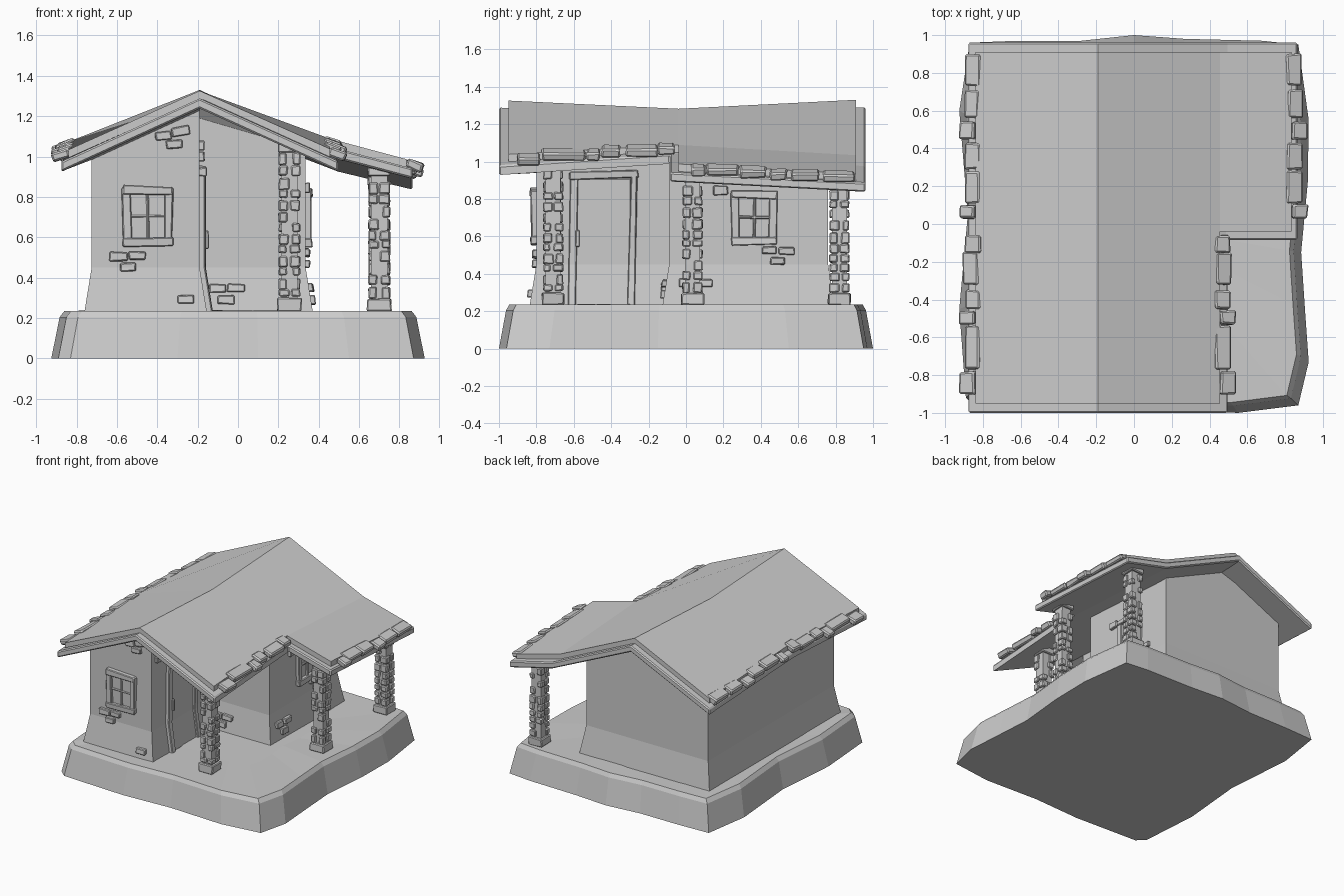
import bpy, bmesh, random
from math import radians
from mathutils import Matrix, Vector

if "Cube" in bpy.data.objects:
    bpy.data.objects.remove(bpy.data.objects["Cube"])

random.seed(7)


def finish(bm, name):
    bmesh.ops.recalc_face_normals(bm, faces=bm.faces)
    me = bpy.data.meshes.new(name)
    bm.to_mesh(me)
    bm.free()
    ob = bpy.data.objects.new(name, me)
    bpy.context.collection.objects.link(ob)
    return ob


def add_box(bm, c, s, jitter=0.004, tilt=None, bevel=0.006):
    """Slightly irregular bevelled block added to a bmesh."""
    b = bmesh.new()
    bmesh.ops.create_cube(b, size=1)
    for v in b.verts:
        v.co = Vector([v.co[i] * s[i] + random.uniform(-jitter, jitter) for i in range(3)])
        if tilt:
            v.co = tilt @ v.co
        v.co += Vector(c)
    if bevel:
        bmesh.ops.bevel(b, geom=b.edges[:], offset=bevel, segments=1, affect='EDGES')
    tmp = bpy.data.meshes.new("tmp")
    b.to_mesh(tmp)
    b.free()
    bm.from_mesh(tmp)
    bpy.data.meshes.remove(tmp)


def loft(bm, rings):
    vs = [[bm.verts.new(p) for p in r] for r in rings]
    n = len(rings[0])
    for a, b in zip(vs, vs[1:]):
        for i in range(n):
            j = (i + 1) % n
            bm.faces.new((a[i], a[j], b[j], b[i]))
    return vs


# Roof height: ridge sags and eaves lift toward the middle
RIDGE = -0.19
def roof_z(x, y):
    t = 1 - min(1, abs(y + 0.08) / 0.95)
    knots = [(-0.84, 1.03 + 0.045 * t), (RIDGE, 1.33 - 0.05 * t),
             (0.5, 1.013 + 0.065 * t), (0.87, 0.925 + 0.055 * t)]
    i = 0 if x < RIDGE else 1 if x < 0.5 else 2
    (x0, z0), (x1, z1) = knots[i], knots[i + 1]
    return z0 + (z1 - z0) * (x - x0) / (x1 - x0)


def flare(z):
    return 0.035 * max(0, (0.45 - z) / 0.215)


# Rocky foundation
outline = [(-.83, -.975), (-.3, -1), (.1, -.98), (.55, -1), (.87, -.96), (.925, -.73), (.905, -.45),
           (.885, -.15), (.92, .22), (.925, .55), (.87, .95), (.68, .97), (.27, .98), (0, 1),
           (-.28, .97), (-.62, .97), (-.87, .96), (-.925, .6), (-.88, .05), (-.925, -.45), (-.89, -.92)]
bm = bmesh.new()
rings = [[(x, y, 0) for x, y in outline],
         [(x * .955, y * .962, .205) for x, y in outline],
         [(x * .93, y * .945, .235) for x, y in outline],
         [(x * .5, y * .5, .235 + random.uniform(-.008, .008)) for x, y in outline]]
vs = loft(bm, rings)
bm.faces.new(vs[0])
bm.faces.new(vs[-1])
finish(bm, "foundation")

# L-shaped walls with flared foot, tops following the roof
plan = [(-.725, -.8, -1, -1), (RIDGE, -.8, 1, -1), (RIDGE, -.09, 1, -1), (.335, -.09, 1, -1),
        (.335, .76, 1, 1), (RIDGE, .76, 0, 1), (-.725, .76, -1, 1)]
bm = bmesh.new()
rings = [[(x + a * flare(z), y + b * flare(z), z) for x, y, a, b in plan] for z in (.21, .45)]
rings.append([(x, y, roof_z(x, y) - .06) for x, y, a, b in plan])
vs = loft(bm, rings)
t = vs[-1]
for f in ((t[0], t[1], t[2], t[5], t[6]), (t[2], t[3], t[4], t[5]), vs[0]):
    bm.faces.new(f)
finish(bm, "walls")


# L-shaped roof slabs
def roof_layer(name, xs, ys, drop, thick, bevel):
    bm = bmesh.new()
    g = [[[bm.verts.new((x, y, roof_z(x, y) - d)) for x in xs] for y in ys]
         for d in (drop, drop + thick)]
    cells = [(i, j) for j in range(2) for i in range(3) if (i, j) != (2, 0)]
    for layer in g:
        for i, j in cells:
            bm.faces.new((layer[j][i], layer[j][i + 1], layer[j + 1][i + 1], layer[j + 1][i]))
    loop = [(0, 0), (1, 0), (2, 0), (2, 1), (3, 1), (3, 2), (2, 2), (1, 2), (0, 2), (0, 1)]
    for (i, j), (k, l) in zip(loop, loop[1:] + loop[:1]):
        bm.faces.new((g[0][j][i], g[0][l][k], g[1][l][k], g[1][j][i]))
    bmesh.ops.delete(bm, geom=[v for v in bm.verts if not v.link_faces], context='VERTS')
    ob = finish(bm, name)
    if bevel:
        m = ob.modifiers.new("bevel", 'BEVEL')
        m.width, m.segments, m.limit_method, m.angle_limit = bevel, 1, 'ANGLE', radians(60)


roof_layer("roof_top", (-.84, RIDGE, .455, .835), (-.95, -.04, .91), 0, .04, 0)
roof_layer("roof_boards", (-.875, RIDGE, .495, .865), (-1, -.085, .96), .04, .05, .008)

# Loose tiles along the eaves: (start, end, overhang)
front_tiles = [(-.9, -.78, .03), (-.77, -.54, 0), (-.53, -.46, .03), (-.45, -.35, 0),
               (-.32, -.15, .01), (-.15, -.06, 0)]
back_tiles = [(.03, .1, .03), (.11, .28, 0), (.29, .43, 0), (.45, .54, .03),
              (.56, .71, .005), (.73, .9, 0)]
bm = bmesh.new()
for edge, side, tiles in ((.465, 1, front_tiles), (.845, 1, back_tiles),
                          (-.85, -1, front_tiles), (-.85, -1, back_tiles)):
    for y0, y1, out in tiles:
        y = (y0 + y1) / 2
        x = edge + side * out
        tilt = Matrix.Rotation(side * radians(20), 3, 'Y')
        add_box(bm, (x, y, roof_z(x, y) - .015), (.085, y1 - y0, .045), .005, tilt, .009)
finish(bm, "eave_tiles")

# Stone porch posts
for n, (px, py) in enumerate([(.255, -.71), (.7, .035), (.7, .82)]):
    bm = bmesh.new()
    top = roof_z(px, py) - .07
    add_box(bm, (px, py, (top + .22) / 2), (.08, .08, top - .22), .001, bevel=0)
    add_box(bm, (px, py, .265), (.12, .12, .065))
    z = .325
    while z < top - .05:
        h = random.uniform(.035, .06)
        for sx in (-1, 1):
            for sy in (-1, 1):
                if random.random() < .75:
                    w, d = random.uniform(.035, .055), random.uniform(.035, .055)
                    add_box(bm, (px + sx * (.053 - w / 2), py + sy * (.053 - d / 2), z),
                            (w, d, h), .003)
        z += h + .008
    add_box(bm, (px, py, top - .02), (.112, .112, .045))
    finish(bm, f"porch_post_{n + 1}")


# Details laid on a wall: items are (along, z, width, height, depth, tilt degrees)
def on_wall(name, facing, pos, items, jitter=.004):
    bm = bmesh.new()
    for u, z, w, h, d, *a in items:
        tilt = Matrix.Rotation(radians(a[0]), 3, 'Y') if a else None
        add_box(bm, (u, d / 2 - .01, z), (w, d + .02, h), jitter, tilt, .005)
    bmesh.ops.bisect_plane(bm, geom=bm.verts[:] + bm.edges[:] + bm.faces[:],
                           plane_co=(0, 0, .45), plane_no=(0, 0, 1))
    for v in bm.verts:
        u, d, z = v.co
        d += flare(z)
        v.co = (u, pos - d, z) if facing == 'front' else (pos + d, u, z)
    finish(bm, name)


def window(u, z, w, h):
    b = .042
    items = [(u, z, w - b, h - b, .006), (u, z, .014, h - b, .018), (u, z, w - b, .014, .018)]
    for s in (-1, 1):
        items.append((u + s * (w - b) / 2, z, b, h - .02, .028, s * 1.5))
        items.append((u, z + s * (h - b) / 2, w, b, .034, s * 1.5))
    return items


on_wall("front_window", 'front', -.8, window(-.447, .705, .25, .3))
on_wall("side_window", 'right', .335, window(.365, .7, .245, .29))
on_wall("door", 'right', RIDGE, [(-.445, .57, .3, .68, .012)], .001)
on_wall("door_frame", 'right', RIDGE, [(-.605, .58, .04, .7, .03, 1), (-.285, .58, .035, .7, .03, 1.5),
                                       (-.44, .93, .37, .04, .034, -2)])
on_wall("door_handle", 'right', RIDGE, [(-.58, .588, .022, .09, .045)], .001)

# Exposed bricks
D = .022
on_wall("front_bricks", 'front', -.8, [
    (-.59, .505, .09, .045, D), (-.5, .507, .085, .04, D), (-.545, .453, .08, .04, D),
    (-.37, 1.105, .08, .042, D, -6), (-.285, 1.125, .09, .045, D, -8), (-.315, 1.062, .08, .042, D, -6),
    (-.258, .293, .08, .042, D)])
on_wall("porch_bricks", 'front', -.09, [
    (-.1, .348, .085, .04, D), (-.01, .348, .085, .04, D), (-.06, .292, .085, .045, D)])
on_wall("side_bricks", 'right', .335, [
    (.445, .525, .08, .04, D), (.54, .522, .085, .04, D), (.49, .468, .08, .04, D),
    (.185, .845, .08, .045, D), (.1, .35, .08, .045, D), (.05, .29, .08, .045, D), (.0, .35, .08, .045, D)])
on_wall("door_wall_bricks", 'right', RIDGE, [
    (-.72, 1.0, .08, .045, D), (-.68, 1.055, .08, .045, D), (-.2, 1.06, .08, .045, D),
    (-.115, .33, .04, .045, D)])
